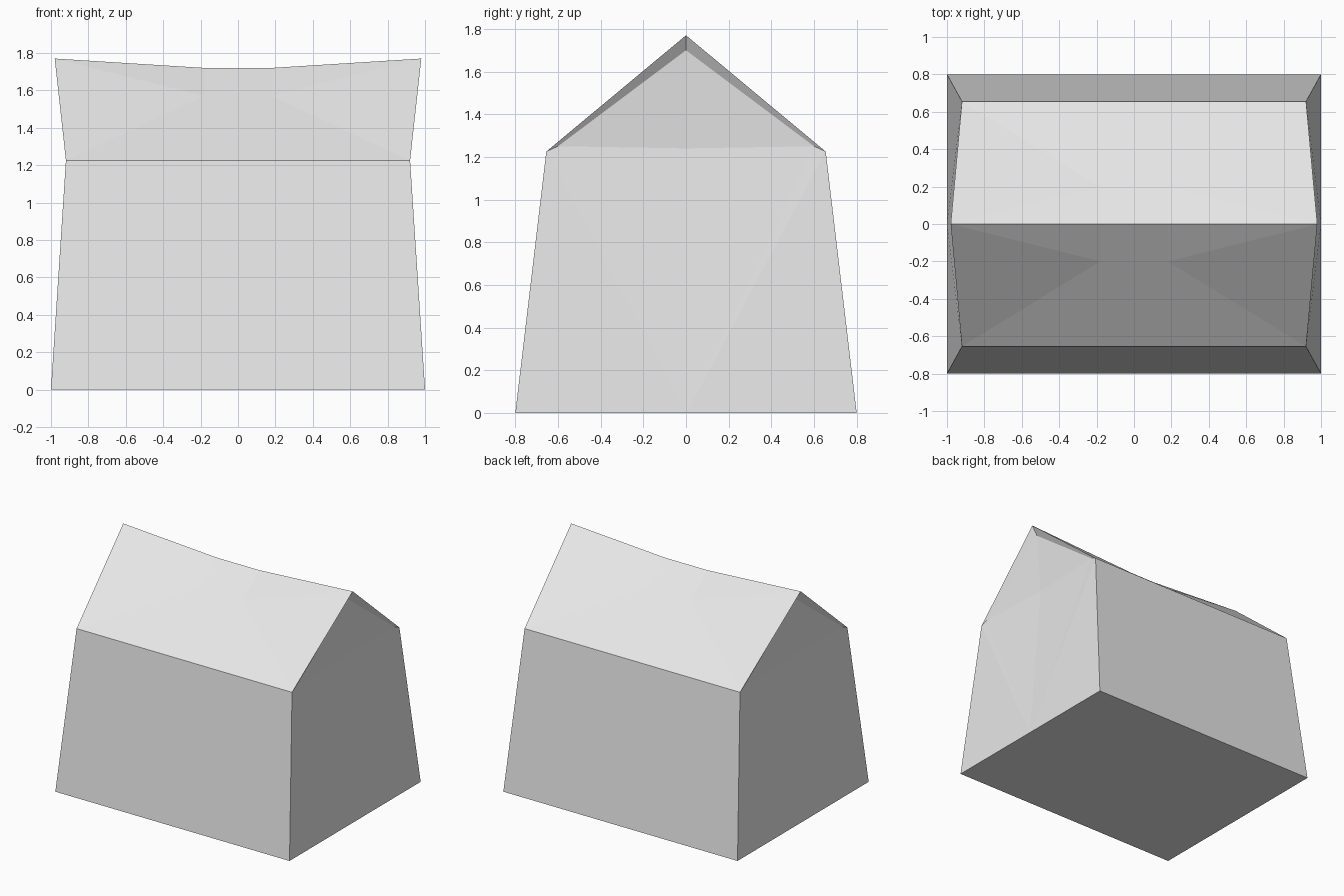
import bpy, bmesh
from mathutils import Vector

cube = bpy.data.objects.get("Cube")
if cube:
    bpy.data.objects.remove(cube, do_unlink=True)

grey = bpy.data.materials.new("light_grey")
grey.use_nodes = True
colour = (0.8, 0.8, 0.8, 1)
grey.diffuse_color = colour
grey.node_tree.nodes["Principled BSDF"].inputs["Base Color"].default_value = colour

# Key points of one quarter of the house (front, +x side)
P = {
    "floor_mid": (0, 0, 0), "floor_end": (1, 0, 0),
    "base_corner": (1, -.8, 0), "base_front": (0, -.8, 0),
    "eave_corner": (.92, -.655, 1.225), "eave_front": (0, -.655, 1.225),
    "ridge_mid": (0, 0, 1.72), "ridge_bend": (.18, 0, 1.72), "ridge_tip": (.98, 0, 1.77),
    "slope_mid": (0, -.2, 1.57), "slope_bend": (.18, -.2, 1.57),
    "gable_foot": (.9, 0, 1.24), "gable_side": (.915, -.6, 1.25), "gable_top": (.935, 0, 1.7),
}
CENTRE = Vector((0, 0, .8))


def part(name, faces):
    """Build one quarter from named points, facing outward, and mirror it."""
    bm = bmesh.new()
    verts = {}
    for names in faces:
        keys = names.split()
        for k in keys:
            if k not in verts:
                verts[k] = bm.verts.new(P[k])
        f = bm.faces.new([verts[k] for k in keys])
        f.normal_update()
        if f.normal.dot(f.calc_center_median() - CENTRE) < 0:
            f.normal_flip()
    mesh = bpy.data.meshes.new(name)
    bm.to_mesh(mesh)
    bm.free()
    mesh.materials.append(grey)
    ob = bpy.data.objects.new(name, mesh)
    bpy.context.collection.objects.link(ob)
    mirror = ob.modifiers.new("mirror", "MIRROR")
    mirror.use_axis = (True, True, False)
    return ob


part("floor", ["floor_mid floor_end base_corner base_front"])

# Tapered walls, with end walls slightly dished toward the gable
part("walls", [
    "base_front base_corner eave_corner eave_front",
    "floor_end base_corner eave_corner",
    "floor_end eave_corner gable_side",
    "floor_end gable_side gable_foot",
])

part("gables", ["gable_foot gable_side gable_top"])

# Sagging roof with upturned ridge tips
part("roof", [
    "eave_front eave_corner slope_bend slope_mid",
    "slope_mid slope_bend ridge_bend ridge_mid",
    "slope_bend ridge_tip ridge_bend",
    "slope_bend eave_corner ridge_tip",
])

# Undersides of the roof overhang
part("soffits", ["eave_corner gable_side gable_top ridge_tip"])
